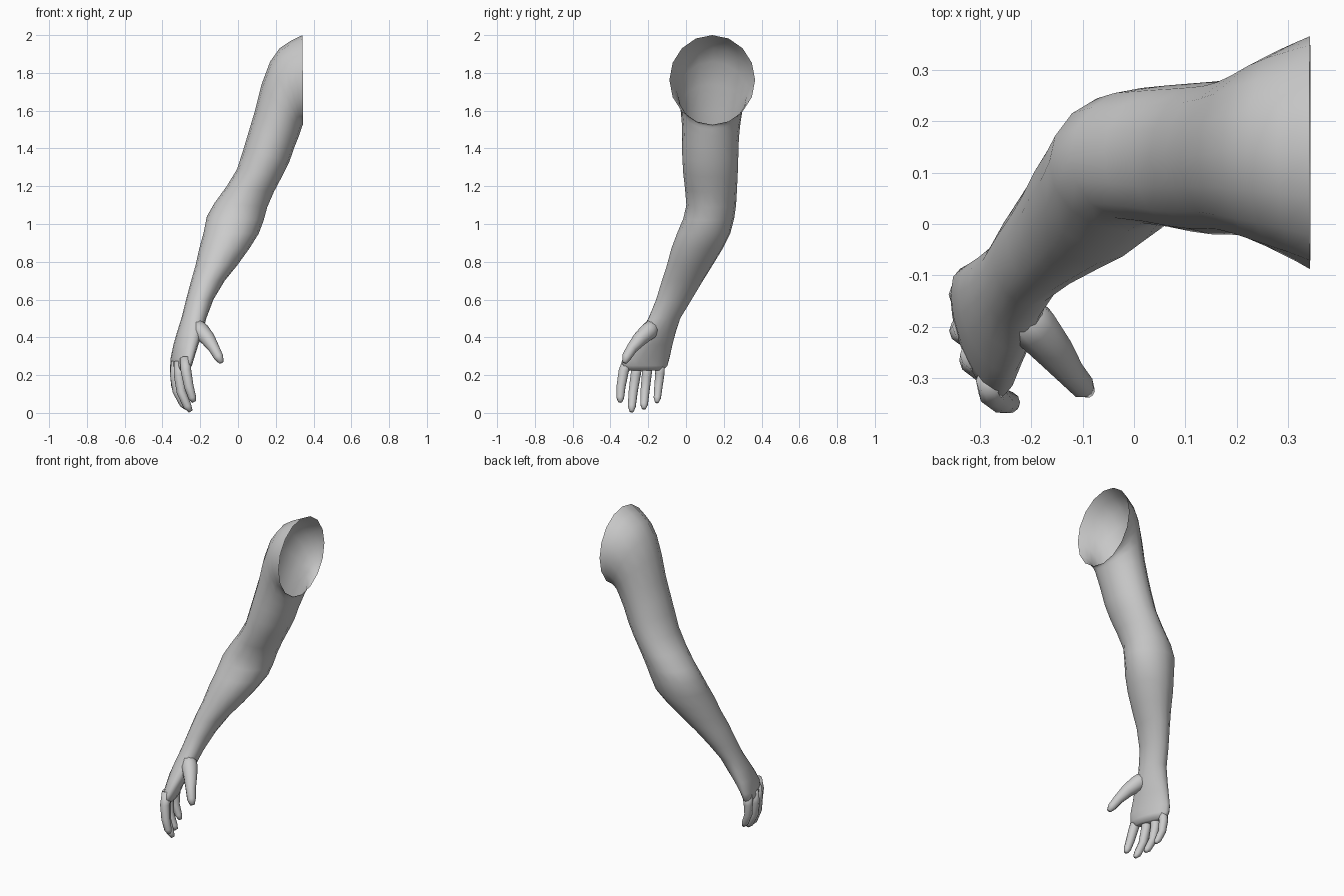
import bpy, bmesh
from math import sin, cos, pi
from mathutils import Vector


def loft(name, rings, cap_start, cap_end):
    """Skin a list of equal-length rings of points."""
    bm = bmesh.new()
    loops = [[bm.verts.new(p) for p in r] for r in rings]
    n = len(loops[0])
    for a, b in zip(loops, loops[1:]):
        for i in range(n):
            j = (i + 1) % n
            bm.faces.new((a[i], a[j], b[j], b[i]))
    for use, loop in ((cap_start, loops[0]), (cap_end, loops[-1])):
        if use:
            bm.faces.new(loop)
    bmesh.ops.recalc_face_normals(bm, faces=bm.faces[:])
    # outward check: the face furthest to -x must point towards -x
    f = min(bm.faces, key=lambda f: f.calc_center_median().x)
    if f.normal.x > 0:
        bmesh.ops.reverse_faces(bm, faces=bm.faces[:])
    me = bpy.data.meshes.new(name)
    bm.to_mesh(me)
    bm.free()
    me.shade_smooth()
    ob = bpy.data.objects.new(name, me)
    bpy.context.collection.objects.link(ob)
    return ob


def section(xl, zl, xr, zr, y0, y1, skew=0.0, n=16):
    """Oval between an outer and an inner point, spanning y0..y1."""
    pts = []
    for i in range(n):
        t = 2 * pi * i / n
        c, s = cos(t), sin(t + skew)
        pts.append(((xl + xr) / 2 + c * (xr - xl) / 2,
                    (y0 + y1) / 2 + s * (y1 - y0) / 2,
                    (zl + zr) / 2 + c * (zr - zl) / 2))
    return pts


def digit(name, path, n=10):
    """Tapered tube with a rounded tip; path items are x, y, z, radius."""
    pts = [Vector(p[:3]) for p in path]
    rings = []
    for i, p in enumerate(pts):
        d = (pts[min(i + 1, len(pts) - 1)] - pts[max(i - 1, 0)]).normalized()
        u = d.cross(Vector((0, 1, 0))).normalized()
        v = d.cross(u)
        r = path[i][3]
        rings.append([p + r * (u * cos(2 * pi * k / n) + v * sin(2 * pi * k / n))
                      for k in range(n)])
    return loft(name, rings, True, True)


# Arm from the open shoulder rim, round the armpit, down to the knuckles
arm = [
    (.342, 2.00, .344, 1.525, -.088, .366),
    (.28, 1.97, .342, 1.522, -.070, .352),
    (.22, 1.93, .340, 1.518, -.055, .338),
    (.17, 1.86, .338, 1.512, -.042, .322),
    (.125, 1.74, .334, 1.500, -.030, .302),
    (.09, 1.60, .322, 1.465, -.022, .288),
    (.06, 1.50, .300, 1.410, -.020, .280),
    (.03, 1.40, .272, 1.330, -.020, .277),
    (-.005, 1.29, .232, 1.250, -.015, .274),
    (-.06, 1.20, .190, 1.170, -.005, .270),
    (-.125, 1.11, .155, 1.090, .002, .265),
    (-.165, 1.04, .136, 1.020, -.014, .255),
    (-.183, .95, .110, .95, -.048, .235, .08),
    (-.205, .87, .060, .87, -.078, .195, .08),
    (-.225, .78, -.005, .78, -.102, .140, .08),
    (-.248, .70, -.070, .70, -.128, .090, .08),
    (-.275, .60, -.130, .60, -.158, .030, .0),
    (-.300, .50, -.168, .50, -.200, -.030, -.15),
    (-.322, .43, -.185, .43, -.245, -.053, -.3),
    (-.342, .36, -.210, .36, -.290, -.072, -.45),
    (-.357, .29, -.232, .29, -.332, -.086, -.65),
    (-.358, .25, -.244, .25, -.340, -.098, -.7),
    (-.345, .225, -.262, .225, -.315, -.120, -.7),
]
loft("arm", [section(*a) for a in arm], False, True)

# Four curled fingers: knuckle, middle, end joint, tip
fingers = {
    "index_finger": [(-.280, -.305, .290, .028), (-.275, -.330, .220, .028),
                     (-.260, -.344, .140, .025), (-.242, -.348, .080, .021),
                     (-.232, -.348, .058, .011)],
    "middle_finger": [(-.310, -.255, .270, .029), (-.312, -.267, .200, .028),
                      (-.300, -.280, .110, .025), (-.268, -.287, .035, .022),
                      (-.250, -.288, .008, .011)],
    "ring_finger": [(-.325, -.200, .270, .029), (-.333, -.208, .200, .027),
                    (-.322, -.217, .115, .025), (-.288, -.222, .045, .021),
                    (-.272, -.223, .024, .011)],
    "little_finger": [(-.328, -.140, .270, .030), (-.335, -.138, .210, .026),
                      (-.330, -.146, .140, .023), (-.305, -.152, .080, .020),
                      (-.290, -.154, .056, .010)],
}
for name, path in fingers.items():
    digit(name, path)

# Thumb reaching forward and inward
digit("thumb", [(-.230, -.165, .470, .040), (-.195, -.200, .430, .047),
                (-.158, -.245, .390, .039), (-.126, -.288, .340, .029),
                (-.102, -.315, .295, .025), (-.088, -.326, .267, .013)])
